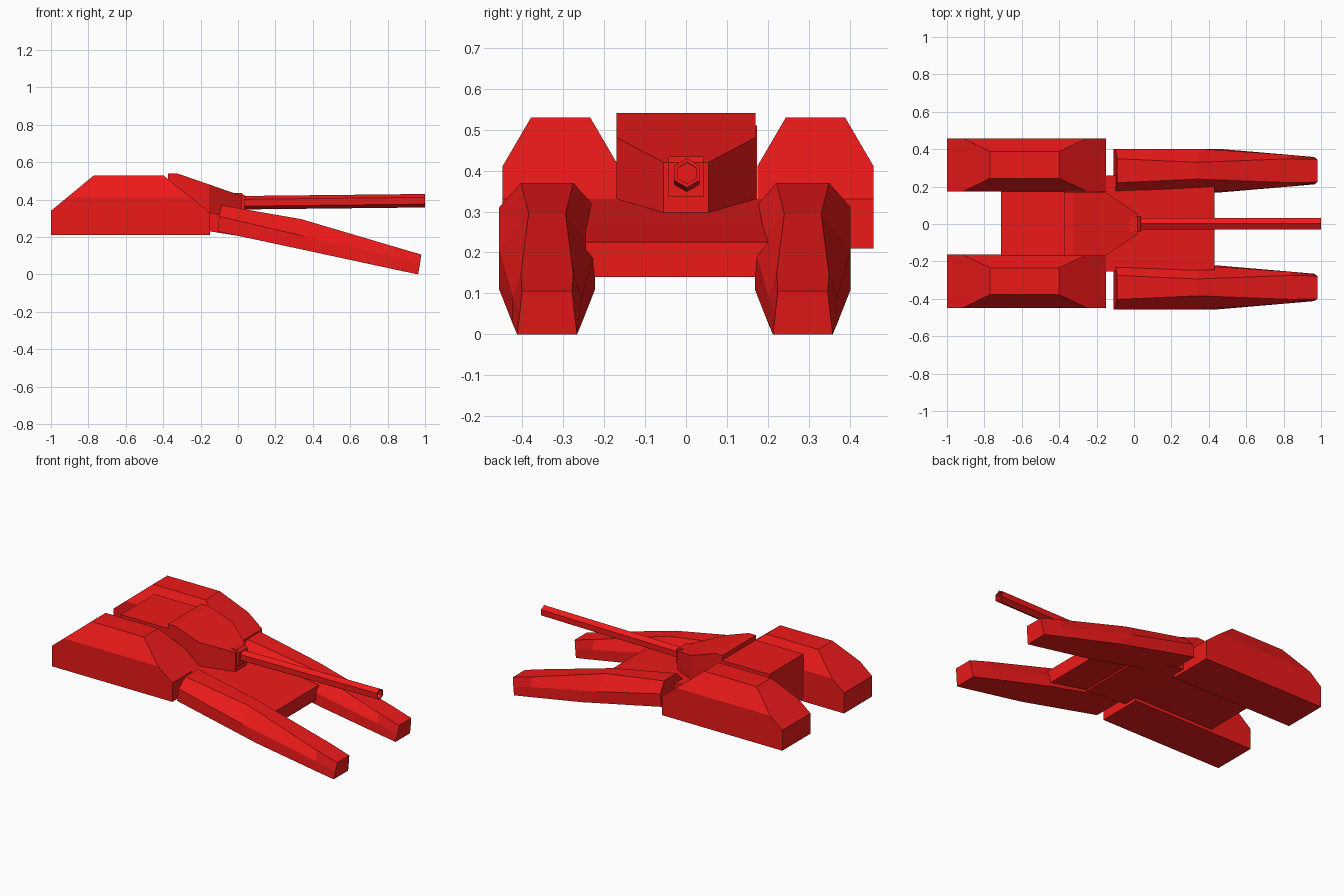
import bpy, bmesh
from math import pi, cos, sin, atan2
from mathutils import Matrix, Vector

if "Cube" in bpy.data.objects:
    bpy.data.objects.remove(bpy.data.objects["Cube"])

red = bpy.data.materials.new("red_paint")
red.diffuse_color = (0.85, 0.01, 0.01, 1)
red.use_nodes = True
red.node_tree.nodes["Principled BSDF"].inputs["Base Color"].default_value = red.diffuse_color


def finish(bm, name):
    bmesh.ops.recalc_face_normals(bm, faces=bm.faces)
    mesh = bpy.data.meshes.new(name)
    bm.to_mesh(mesh)
    bm.free()
    mesh.materials.append(red)
    ob = bpy.data.objects.new(name, mesh)
    bpy.context.collection.objects.link(ob)
    return ob


def loft(name, rings):
    """Skin a list of equal-length closed rings and cap both ends."""
    bm = bmesh.new()
    rows = [[bm.verts.new(p) for p in ring] for ring in rings]
    n = len(rows[0])
    for a, b in zip(rows, rows[1:]):
        for i in range(n):
            j = (i + 1) % n
            bm.faces.new((a[i], a[j], b[j], b[i]))
    bm.faces.new(rows[0])
    bm.faces.new(rows[-1])
    return finish(bm, name)


def slab(name, profile, y0, y1):
    """Extrude an x-z profile across y."""
    return loft(name, [[(x, y, z) for x, z in profile] for y in (y0, y1)])


def hull(name, points):
    bm = bmesh.new()
    for p in points:
        bm.verts.new(p)
    bmesh.ops.convex_hull(bm, input=bm.verts)
    bmesh.ops.dissolve_limit(bm, angle_limit=0.02, verts=bm.verts, edges=bm.edges)
    return finish(bm, name)


# Rear pods: (x, z, half width) corners of a box with a bevelled top
POD = [(-1, .21, .142), (-1, .34, .142), (-.915, .41, .142), (-.77, .53, .072),
       (-.40, .53, .072), (-.25, .41, .142), (-.15, .33, .142), (-.15, .21, .142)]
for side, cy in (("left", .316), ("right", -.306)):
    hull(side + "_rear_pod",
         [(x, cy + s * w, z) for x, z, w in POD for s in (-1, 1)])

# Front legs: each section is top, ridge and bottom as (x, z, half width)
LEG = [((-.09, .37, .064), (-.10, .31, .117), (-.11, .23, .117)),
       ((.34, .295, .045), (.35, .205, .117), (.45, .11, .117)),
       ((.84, .147, .064), (.84, .09, .084), (.84, .026, .084)),
       ((.98, .106, .061), (.972, .05, .067), (.963, 0, .073))]
for side, cy in (("left", .285), ("right", -.339)):
    rings = []
    for sec in LEG:
        ring = [(x, cy + w, z) for x, z, w in sec]
        ring += [(x, cy - w, z) for x, z, w in reversed(sec)]
        rings.append(ring)
    loft(side + "_front_leg", rings)

# Main body between the pods, and the sloping deck between the legs
slab("rear_body", [(-.71, .23), (-.71, .51), (-.15, .51 - .08), (-.15, .23)][:2]
     + [(-.37, .51), (-.37, .23)], -.168, .173)
slab("middle_deck", [(-.37, .23), (-.37, .33), (-.15, .33), (.165, .27),
                     (.165, .18), (-.15, .23)], -.255, .258)
slab("front_deck", [(-.10, .24), (-.10, .315), (.165, .27), (.43, .225),
                    (.43, .14)], -.245, .20)

# Wedge cabin with a tapered nose
CABIN = [(-.375, .54, .17), (-.325, .54, .17), (-.155, .481, .17), (.02, .42, .055)]
hull("cabin", [(x, s * w, h) for x, z, w in CABIN for s in (-1, 1) for h in (z, .28)])

# Gun mount
slab("gun_mount", [(-.035, .335), (-.035, .434), (.02, .434), (.038, .42),
                   (.038, .335)], -.043, .043)

# Hollow hexagonal barrel, tilted slightly upward
start, end = Vector((0, .002, .383)), Vector((1, .002, .394))
axis = end - start


def hexagon(t, r):
    c = start + axis * t
    return [c + Vector((0, r * sin(i * pi / 3), r * cos(i * pi / 3))) for i in range(6)]


loft("gun_barrel", [hexagon(0, .036), hexagon(1, .036), hexagon(1, .026), hexagon(.9, .026)])
